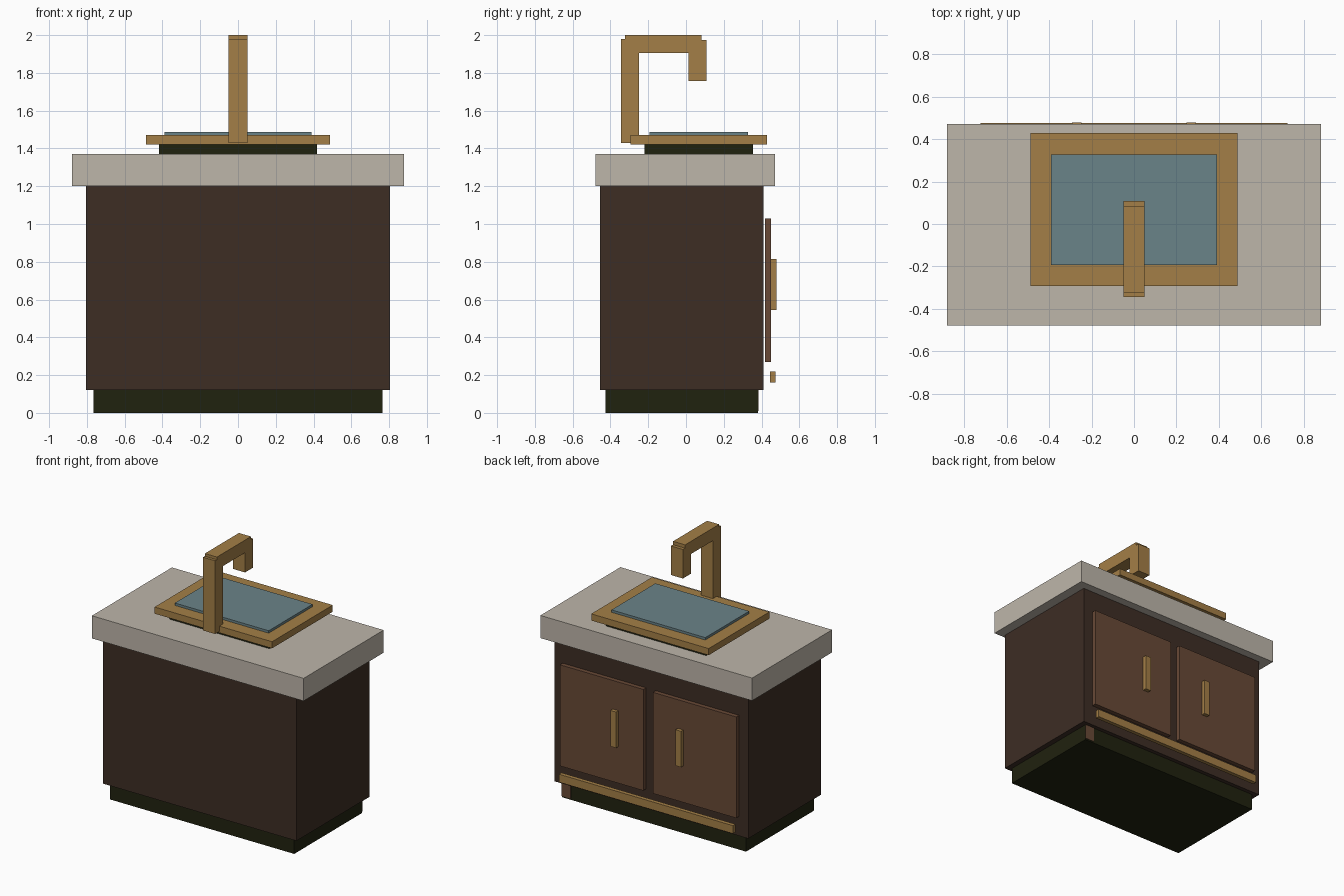
import bpy
import bmesh

if "Cube" in bpy.data.objects:
    bpy.data.objects.remove(bpy.data.objects["Cube"])


def mat(name, r, g, b):
    """Flat colour given as sRGB 0-255, stored linear."""
    lin = [((c / 255 + 0.055) / 1.055) ** 2.4 for c in (r, g, b)]
    m = bpy.data.materials.new(name)
    m.diffuse_color = (*lin, 1)
    m.use_nodes = True
    m.node_tree.nodes["Principled BSDF"].inputs["Base Color"].default_value = m.diffuse_color
    return m


BODY = mat("dark_brown_wood", 61, 45, 36)
DOOR = mat("door_brown", 104, 73, 54)
BLACK = mat("dark_olive", 32, 34, 15)
STONE = mat("pale_stone", 190, 182, 170)
BRASS = mat("brass", 164, 127, 71)
WATER = mat("water_blue", 106, 131, 136)


def box(name, material, x, y, z):
    """Box from (min, max) ranges on each axis."""
    bm = bmesh.new()
    bmesh.ops.create_cube(bm, size=1)
    for v in bm.verts:
        v.co = [r[0] if c < 0 else r[1] for c, r in zip(v.co, (x, y, z))]
    me = bpy.data.meshes.new(name)
    bm.to_mesh(me)
    bm.free()
    me.materials.append(material)
    ob = bpy.data.objects.new(name, me)
    bpy.context.collection.objects.link(ob)
    return ob


# Cabinet
box("plinth", BLACK, (-0.765, 0.765), (-0.425, 0.38), (0, 0.12))
box("plinth_end_plate", DOOR, (0.69, 0.765), (0.38, 0.383), (0.01, 0.12))
box("cabinet_body", BODY, (-0.805, 0.805), (-0.455, 0.41), (0.12, 1.2))
box("countertop", STONE, (-0.88, 0.88), (-0.478, 0.472), (1.2, 1.37))

# Basin
box("basin_block", BLACK, (-0.417, 0.417), (-0.22, 0.355), (1.37, 1.42))
box("basin_rim", BRASS, (-0.488, 0.488), (-0.293, 0.428), (1.42, 1.47))
box("water", WATER, (-0.39, 0.39), (-0.193, 0.328), (1.47, 1.488))

# Faucet
box("faucet_post", BRASS, (-0.05, 0.05), (-0.343, -0.248), (1.43, 1.98))
box("faucet_arm", BRASS, (-0.05, 0.05), (-0.322, 0.082), (1.905, 2.0))
box("faucet_spout", BRASS, (-0.05, 0.05), (0.012, 0.108), (1.757, 1.975))

# Doors and handles, one pair on each side
for side, s in (("left", 1), ("right", -1)):
    box(side + "_door", DOOR, sorted((s * 0.04, s * 0.733)), (0.417, 0.45), (0.27, 1.03))
    box(side + "_handle", BRASS, sorted((s * 0.247, s * 0.293)), (0.45, 0.478), (0.545, 0.815))

# Rail under the doors
box("lower_rail", BRASS, (-0.723, 0.723), (0.445, 0.475), (0.16, 0.22))
